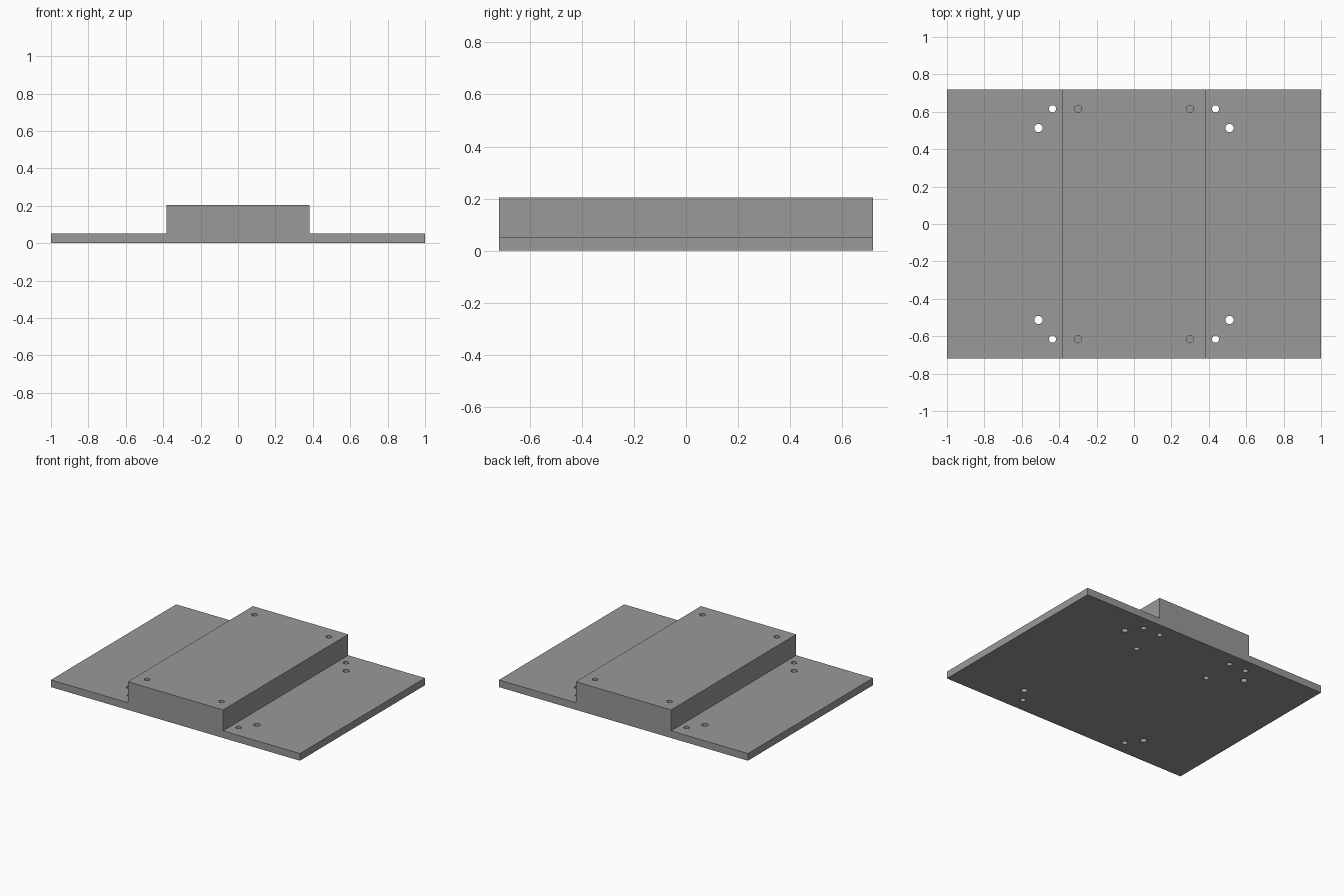
import bpy, bmesh
from mathutils import Matrix

if "Cube" in bpy.data.objects:
    bpy.data.objects.remove(bpy.data.objects["Cube"])

W, D = 1.0, 0.718          # half width, half depth
BW = 0.383                 # half width of the raised block
T, H = 0.052, 0.204        # plate thickness, total height

grey = bpy.data.materials.new("plain grey")
grey.diffuse_color = (0.32, 0.32, 0.32, 1)
grey.use_nodes = True
grey.node_tree.nodes["Principled BSDF"].inputs["Base Color"].default_value = grey.diffuse_color


def make_object(name, bm):
    bmesh.ops.recalc_face_normals(bm, faces=bm.faces)
    mesh = bpy.data.meshes.new(name)
    bm.to_mesh(mesh)
    bm.free()
    mesh.materials.append(grey)
    obj = bpy.data.objects.new(name, mesh)
    bpy.context.collection.objects.link(obj)
    return obj


# Stepped plate: one profile extruded front to back
profile = [(-W, 0), (W, 0), (W, T), (BW, T), (BW, H), (-BW, H), (-BW, T), (-W, T)]
bm = bmesh.new()
face = bm.faces.new([bm.verts.new((x, -D, z)) for x, z in profile])
ext = bmesh.ops.extrude_face_region(bm, geom=[face])
bmesh.ops.translate(bm, vec=(0, 2 * D, 0),
                    verts=[v for v in ext["geom"] if isinstance(v, bmesh.types.BMVert)])
plate = make_object("stepped_plate", bm)

# Hole cutters, mirrored left and right
bm = bmesh.new()


def drill(x, y, r, z0, z1):
    for side in (-1, 1):
        bmesh.ops.create_cone(bm, cap_ends=True, segments=32, radius1=r, radius2=r,
                              depth=z1 - z0,
                              matrix=Matrix.Translation((side * x, y, (z0 + z1) / 2)))


for s in (-1, 1):
    drill(0.511, s * 0.513, 0.022, -0.05, 0.1)      # large through holes in the wings
    drill(0.436, s * 0.616, 0.019, -0.05, 0.1)      # small through holes in the wings
    drill(0.299, s * 0.616, 0.019, H - 0.08, H + 0.05)  # blind holes in the block top
for y in (0.616, 0.38):
    drill(0.299, y, 0.019, -0.05, 0.08)             # blind holes underneath, at the back
cutter = make_object("hole_cutter", bm)
cutter.hide_render = True

# Cut the holes and drop the cutter
mod = plate.modifiers.new("holes", 'BOOLEAN')
mod.operation = 'DIFFERENCE'
mod.solver = 'EXACT'
mod.object = cutter
bpy.context.view_layer.objects.active = plate
plate.select_set(True)
bpy.ops.object.modifier_apply(modifier=mod.name)
bpy.data.objects.remove(cutter)
bpy.ops.object.shade_smooth_by_angle()
